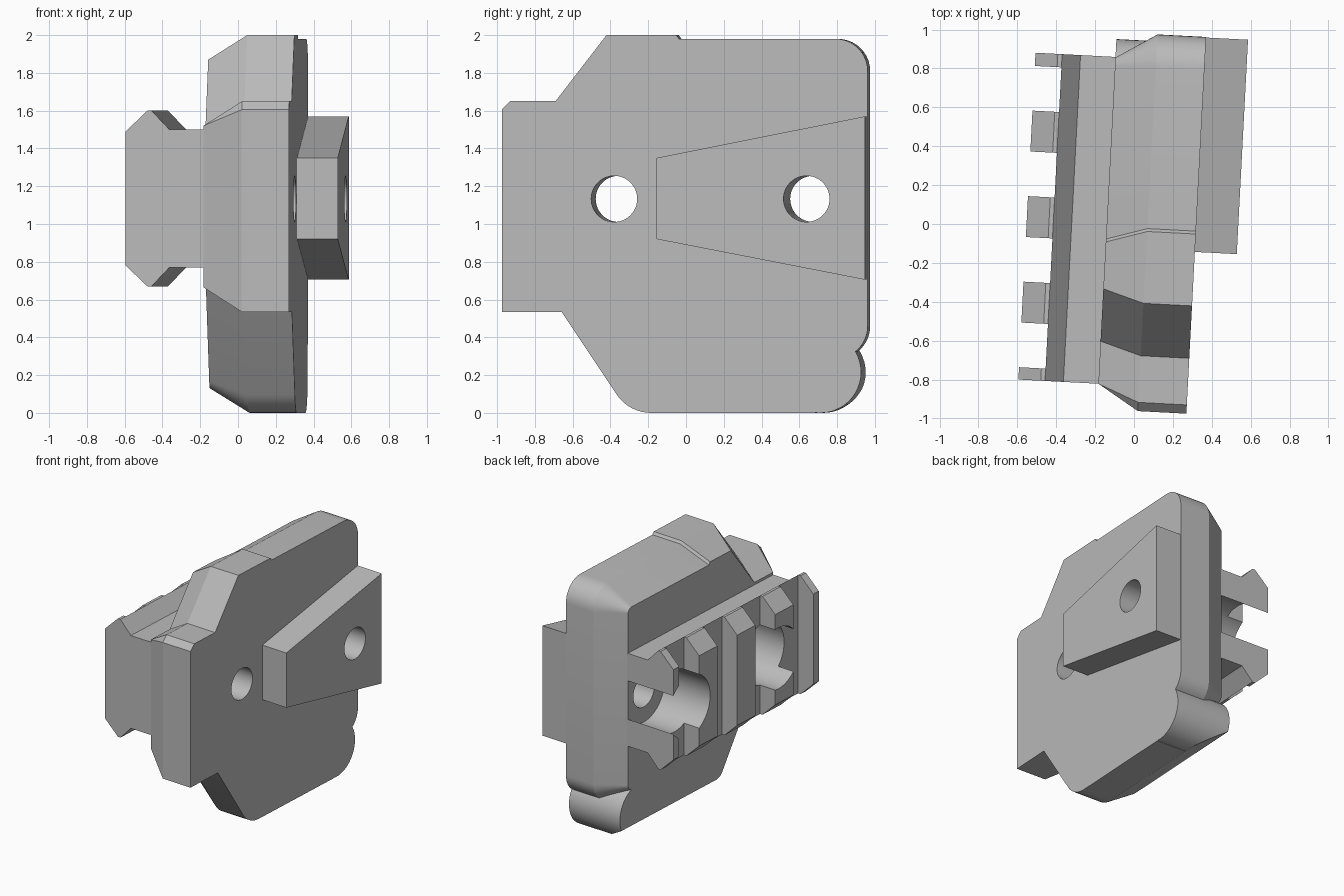
import bpy, bmesh, math
from mathutils import Vector, Matrix

cube = bpy.data.objects.get("Cube")
if cube:
    bpy.data.objects.remove(cube, do_unlink=True)

TURN = Matrix.Rotation(math.radians(-3), 4, 'Z')   # whole model is slightly turned
RIGHT, SHOULDER, LEFT = 0.32, 0.07, -0.14          # plate faces across x
HOLE_Z = 1.133
HOLES = (-0.364, 0.667)

grey = bpy.data.materials.new("plain_grey")
grey.use_nodes = True
grey.diffuse_color = (0.5, 0.5, 0.5, 1)
grey.node_tree.nodes["Principled BSDF"].inputs["Base Color"].default_value = (0.5, 0.5, 0.5, 1)


def add_object(name, bm):
    bmesh.ops.remove_doubles(bm, verts=bm.verts, dist=1e-5)
    bmesh.ops.recalc_face_normals(bm, faces=bm.faces)
    mesh = bpy.data.meshes.new(name)
    bm.to_mesh(mesh)
    bm.free()
    mesh.materials.append(grey)
    obj = bpy.data.objects.new(name, mesh)
    bpy.context.collection.objects.link(obj)
    return obj


def loft(rings, axis='x'):
    """Skin a list of (offset, outline) rings along an axis and cap both ends."""
    bm = bmesh.new()
    loops = []
    for d, pts in rings:
        loops.append([bm.verts.new((d, p, q) if axis == 'x' else (p, d, q)) for p, q in pts])
    n = len(loops[0])
    for a, b in zip(loops, loops[1:]):
        for i in range(n):
            j = (i + 1) % n
            bm.faces.new((a[i], a[j], b[j], b[i]))
    bm.faces.new(loops[0])
    bm.faces.new(loops[-1])
    return bm


def circle(v, z, r, n=48):
    return [(v + r * math.cos(2 * math.pi * i / n), z + r * math.sin(2 * math.pi * i / n))
            for i in range(n)]


def outline(corners, inset=0.0):
    """Clockwise outline from (v, z, radius, segments), optionally moved inwards."""
    pts = [Vector(c[:2]) for c in corners]
    count = len(pts)
    normals = []
    for i in range(count):
        d = (pts[(i + 1) % count] - pts[i]).normalized()
        normals.append(Vector((d.y, -d.x)))
    moved = []
    for i in range(count):
        a, b = normals[i - 1], normals[i]
        moved.append(pts[i] + (a + b) / (1 + a.dot(b)) * inset)
    out = []
    for i, (_, _, radius, seg) in enumerate(corners):
        p = moved[i]
        r = max(radius - inset, 0.0)
        if seg == 0:
            out.append(tuple(p))
            continue
        a, b = normals[i - 1], normals[i]
        turn = a.angle(b)
        centre = p + (a + b) / (1 + a.dot(b)) * r
        for k in range(seg + 1):
            t = k / seg
            d = (a * math.sin((1 - t) * turn) + b * math.sin(t * turn)) / math.sin(turn)
            out.append(tuple(centre - d * r))
    return out


def cut(obj, bm):
    cutter = add_object("cutter", bm)
    cutter.hide_render = True
    mod = obj.modifiers.new("cut", 'BOOLEAN')
    mod.operation = 'DIFFERENCE'
    mod.solver = 'EXACT'
    mod.object = cutter
    bpy.context.view_layer.objects.active = obj
    bpy.ops.object.modifier_apply(modifier=mod.name)
    bpy.data.objects.remove(cutter, do_unlink=True)


# Main plate: rounded outline with a broad chamfer towards the rail
corners = [
    (-0.96, 0.535, 0, 0), (-0.96, 1.65, 0.045, 1), (-0.675, 1.65, 0, 0),
    (-0.405, 2.0, 0, 0), (-0.035, 2.0, 0, 0), (-0.02, 1.98, 0, 0),
    (0.98, 1.98, 0.17, 10), (0.98, 0.36, 0.17, 8), (0.7, 0.2, 0, 0),
    (0.7, 0, 0, 0), (-0.286, 0, 0.22, 8), (-0.643, 0.535, 0, 0),
]
full = outline(corners)
plate = add_object("main_plate", loft([(RIGHT, full), (SHOULDER, full),
                                       (LEFT, outline(corners, 0.13))]))

# Rounded heel at the lower back, trimmed along the plate's bottom chamfer
bm = loft([(RIGHT, circle(0.73, 0.215, 0.215)), (LEFT, circle(0.73, 0.215, 0.215))])
cutres = bmesh.ops.bisect_plane(
    bm, geom=bm.verts[:] + bm.edges[:] + bm.faces[:], plane_co=(SHOULDER, 0, 0),
    plane_no=(-0.13, 0, LEFT - SHOULDER), clear_outer=True)
rim = [e for e in cutres["geom_cut"] if isinstance(e, bmesh.types.BMEdge)]
bmesh.ops.holes_fill(bm, edges=[e for e in bm.edges if e.is_boundary])
heel = add_object("rounded_heel", bm)

# Tapered block on the right face
block = add_object("tapered_block", loft([
    (x, [(-0.127, 0.92), (-0.127, 1.35), (0.977, 1.57), (0.977, 0.705)])
    for x in (0.3, 0.536)]))

# Accessory rail: mirrored cross-section run along the plate
half = [(-0.12, 0.365), (-0.32, 0.365), (-0.415, 0.465), (-0.437, 0.465), (-0.552, 0.355)]
section = [(u, 1.135 + h) for u, h in half] + [(u, 1.135 - h) for u, h in reversed(half)]
rail = add_object("rail", loft([(-0.83, section), (0.853, section)], 'y'))

# Cross slots between the rail teeth
for i in range(4):
    mid = 0.67 - 0.4405 * i
    slot = [(mid - 0.115, 0.4), (mid - 0.115, 1.9), (mid + 0.115, 1.9), (mid + 0.115, 0.4)]
    cut(rail, loft([(-0.7, slot), (-0.415, slot)]))

# Bolt holes with wide counterbores through the rail
for v in HOLES:
    bore, hole = circle(v, HOLE_Z, 0.24), circle(v, HOLE_Z, 0.122)
    cut(rail, loft([(-0.8, bore), (-0.05, bore)]))
    cut(plate, loft([(-0.8, hole), (0.8, hole)]))
    if v > 0:
        cut(block, loft([(-0.8, hole), (0.8, hole)]))

# Turn the parts and smooth only the rounded surfaces
bpy.ops.object.select_all(action='DESELECT')
for obj in (plate, heel, block, rail):
    obj.data.transform(TURN)
    obj.select_set(True)
bpy.context.view_layer.objects.active = plate
bpy.ops.object.shade_smooth_by_angle(angle=math.radians(25))
